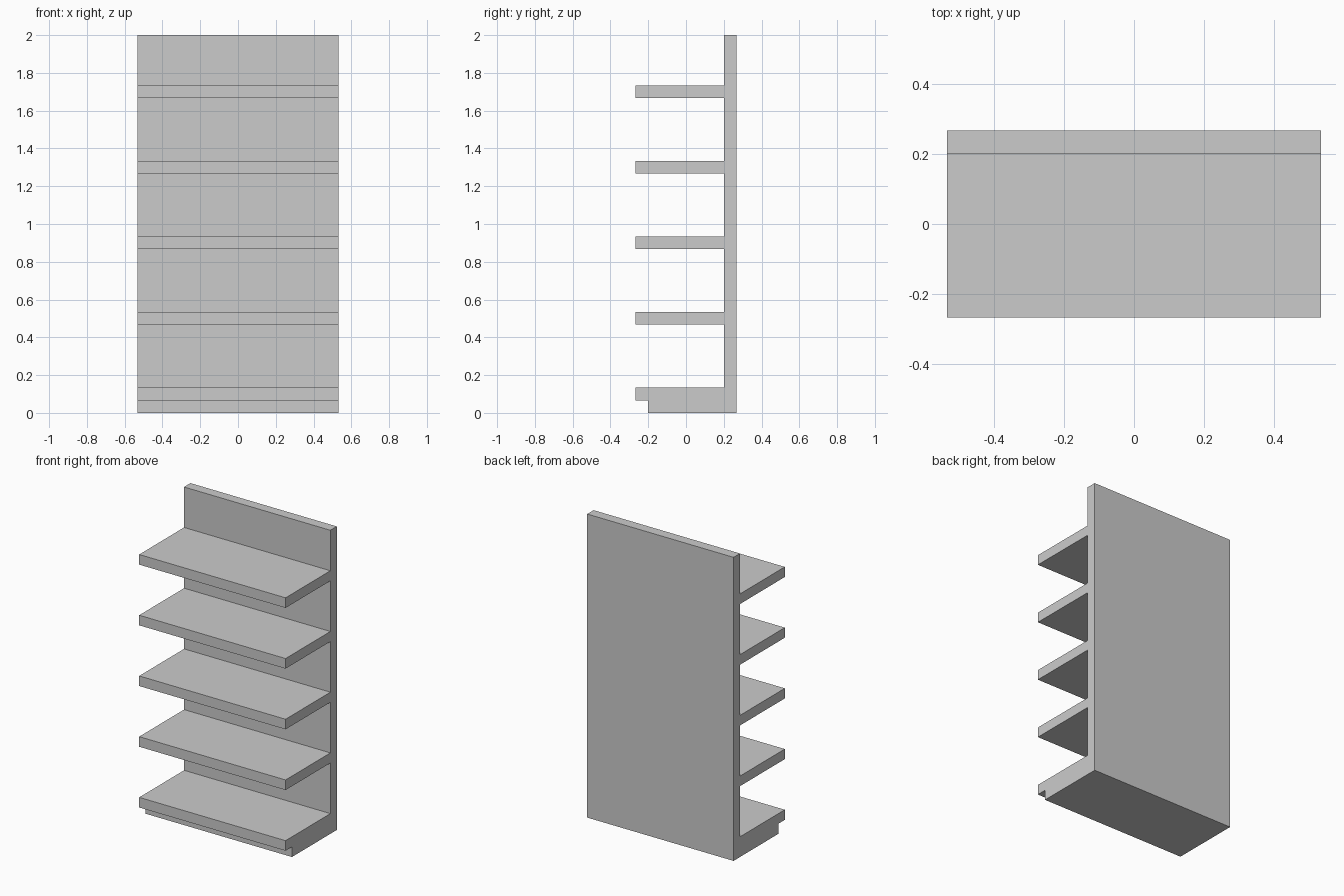
import bpy, bmesh

if "Cube" in bpy.data.objects:
    bpy.data.objects.remove(bpy.data.objects["Cube"])

U = 1 / 15            # board thickness; every size is a multiple of it
HALF_WIDTH = 8 * U

# Side profile (y, z) in board units: back panel, then shelves from top to bottom
profile = [(4, 0), (4, 30), (3, 30)]
for top in (26, 20, 14, 8):
    profile += [(3, top), (-4, top), (-4, top - 1), (3, top - 1)]
# Lowest shelf sits on a recessed plinth
profile += [(3, 2), (-4, 2), (-4, 1), (-3, 1), (-3, 0)]

# Extrude the profile across the width
bm = bmesh.new()
side = bm.faces.new([bm.verts.new((-HALF_WIDTH, y * U, z * U)) for y, z in profile])
ext = bmesh.ops.extrude_face_region(bm, geom=[side], use_keep_orig=True)
moved = [g for g in ext["geom"] if isinstance(g, bmesh.types.BMVert)]
bmesh.ops.translate(bm, verts=moved, vec=(2 * HALF_WIDTH, 0, 0))
bmesh.ops.recalc_face_normals(bm, faces=bm.faces)

mesh = bpy.data.meshes.new("shelf_unit")
bm.to_mesh(mesh)
bm.free()
bpy.context.collection.objects.link(bpy.data.objects.new("shelf_unit", mesh))
